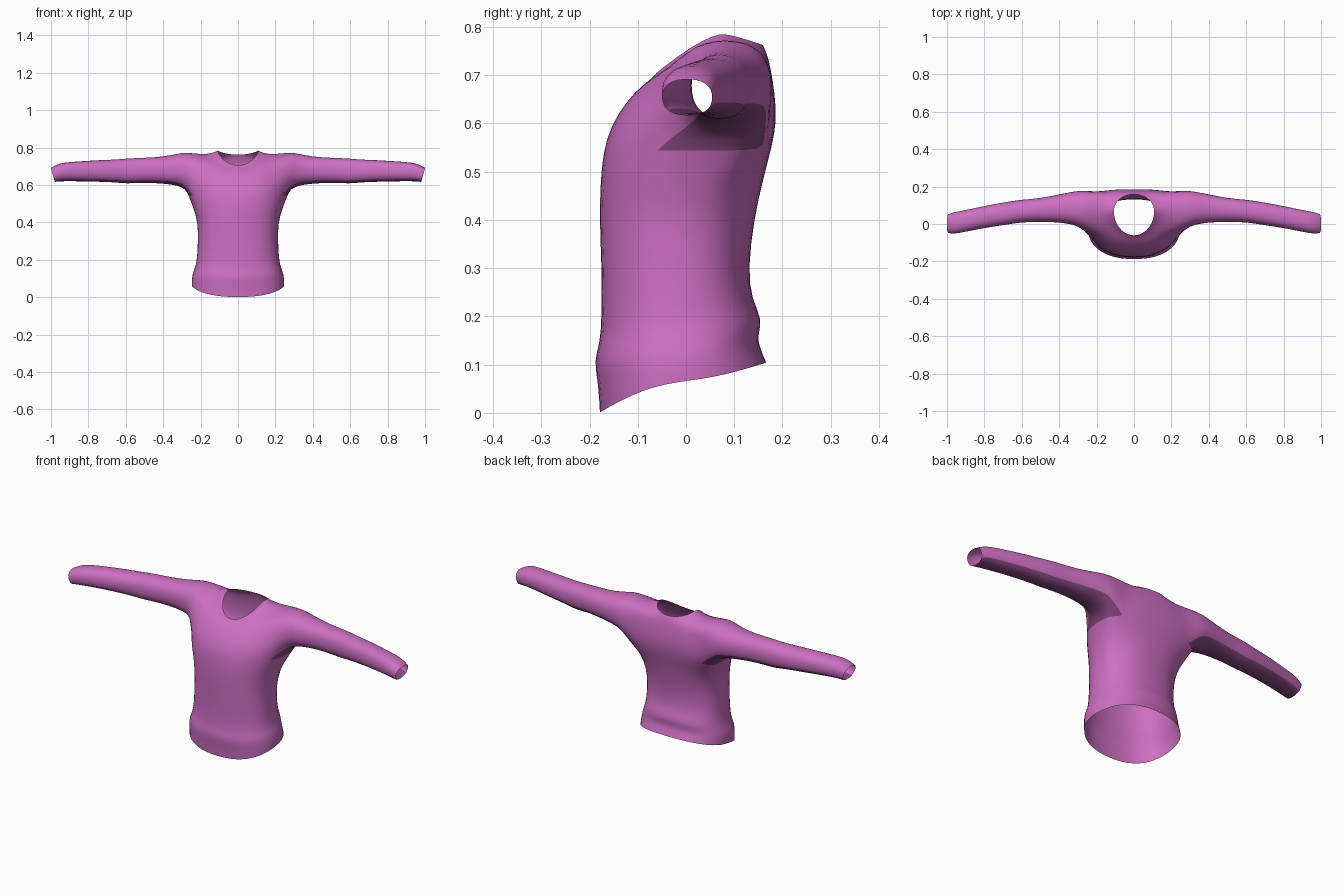
import bpy
import bmesh
import math

cube = bpy.data.objects.get("Cube")
if cube:
    bpy.data.objects.remove(cube)


def fabric(name, colour):
    material = bpy.data.materials.new(name)
    material.use_nodes = True
    material.diffuse_color = colour
    bsdf = material.node_tree.nodes["Principled BSDF"]
    bsdf.inputs["Base Color"].default_value = colour
    bsdf.inputs["Roughness"].default_value = 0.8
    return material


# Main knit and the darker panels under the arms
materials = [fabric("orchid pink fabric", (0.61, 0.16, 0.54, 1)),
             fabric("dark plum underarm", (0.24, 0.065, 0.215, 1))]

SEGMENTS = 24
HALF_HOLE = 3                # armhole spans this many columns each way
HOLE_BOTTOM, HOLE_TOP = 8, 11
UNDERARM = range(1, 6)       # sleeve columns that face down
BOXY, BROAD, ROUND = 0.85, 0.4, 1.0     # section shapes, lower is squarer

# Torso rings: half width, front y, side y, back y, front z, side z, back z,
# front shape, back shape
TORSO = [
    (.249, -.180, -.02, .168, .000, .064, .105, BOXY, BOXY),
    (.249, -.183, -.02, .155, .060, .098, .135, BOXY, BOXY),
    (.243, -.193, -.02, .149, .110, .133, .158, BOXY, BOXY),
    (.227, -.180, -.02, .161, .140, .168, .195, BOXY, BOXY),
    (.220, -.176, -.02, .137, .200, .218, .235, BOXY, BOXY),
    (.216, -.176, -.02, .130, .300, .300, .300, BOXY, BOXY),
    (.216, -.181, -.01, .142, .400, .400, .400, BOXY, BOXY),
    (.241, -.179, .02, .160, .480, .480, .480, BOXY, BOXY),
    (.270, -.174, .06, .178, .540, .552, .550, BOXY, BROAD),
    (.272, -.158, .07, .189, .595, .620, .605, BOXY, BROAD),
    (.255, -.125, .08, .184, .645, .700, .665, BOXY, BROAD),
    (.215, -.095, .08, .175, .675, .770, .720, BOXY, BROAD),
    (.150, -.075, .075, .167, .690, .767, .748, ROUND, BOXY),
    (.109, -.062, .07, .160, .704, .787, .762, ROUND, ROUND),
]

# Sleeve rings: x, bottom z, top z, front y, back y, lean of the ring in x
SLEEVE = [
    (.280, .574, .776, -.025, .181, .00),
    (.320, .597, .769, -.005, .175, .00),
    (.400, .607, .752, .008, .160, .00),
    (.500, .612, .746, .012, .138, .00),
    (.600, .606, .743, .008, .131, .00),
    (.640, .612, .737, .002, .125, .00),
    (.720, .616, .735, -.010, .112, .00),
    (.800, .618, .730, -.022, .097, .00),
    (.900, .620, .724, -.042, .075, .00),
    (.955, .619, .716, -.053, .066, .005),
    (.990, .616, .692, -.050, .055, .011),
]


def soft(value, power):
    """Sine or cosine squared off by a power below one."""
    return math.copysign(abs(value) ** power, value)


def torso_ring(bm, half_width, front, side, back, z_front, z_side, z_back,
               front_shape, back_shape):
    ring = []
    for i in range(SEGMENTS):
        a = 2 * math.pi * i / SEGMENTS
        s = math.sin(a)
        y_end, z_end, shape = ((back, z_back, back_shape) if s > 0
                               else (front, z_front, front_shape))
        ring.append(bm.verts.new((half_width * soft(math.cos(a), front_shape),
                                  side + abs(s) ** shape * (y_end - side),
                                  z_side + abs(s) ** 1.3 * (z_end - z_side))))
    return ring


bm = bmesh.new()

# Torso from hem to neckline, leaving the armholes open
rings = [torso_ring(bm, *spec) for spec in TORSO]
half = SEGMENTS // 2
for r in range(len(rings) - 1):
    for i in range(SEGMENTS):
        offset = (i + 0.5 + half / 2) % half - half / 2
        if HOLE_BOTTOM <= r < HOLE_TOP and abs(offset) < HALF_HOLE:
            continue
        k = (i + 1) % SEGMENTS
        bm.faces.new((rings[r][i], rings[r][k], rings[r + 1][k], rings[r + 1][i]))

# Sleeves grow out of the armhole edges, mirrored left and right
hole = [(HOLE_BOTTOM, j) for j in range(-HALF_HOLE, HALF_HOLE)]
hole += [(r, HALF_HOLE) for r in range(HOLE_BOTTOM, HOLE_TOP)]
hole += [(HOLE_TOP, j) for j in range(HALF_HOLE, -HALF_HOLE, -1)]
hole += [(r, -HALF_HOLE) for r in range(HOLE_TOP, HOLE_BOTTOM, -1)]
count = len(hole)
for sign in (1, -1):
    previous = [rings[r][(j if sign > 0 else half - j) % SEGMENTS] for r, j in hole]
    for x, bottom, top, front, back, lean in SLEEVE:
        ring = []
        for n in range(count):
            a = math.radians(210) + 2 * math.pi * n / count
            c, s = soft(math.cos(a), BOXY), soft(math.sin(a), BOXY)
            ring.append(bm.verts.new((sign * (x + lean * s),
                                      (front + back) / 2 + (back - front) / 2 * c,
                                      (bottom + top) / 2 + (top - bottom) / 2 * s)))
        for n in range(count):
            k = (n + 1) % count
            face = bm.faces.new((previous[n], previous[k], ring[k], ring[n]))
            face.material_index = int(n in UNDERARM)
        previous = ring

bmesh.ops.recalc_face_normals(bm, faces=bm.faces)
mesh = bpy.data.meshes.new("sweater")
bm.to_mesh(mesh)
bm.free()
for material in materials:
    mesh.materials.append(material)
sweater = bpy.data.objects.new("sweater", mesh)
bpy.context.collection.objects.link(sweater)

# Rounded cloth surface
for polygon in mesh.polygons:
    polygon.use_smooth = True
subdivision = sweater.modifiers.new("soft cloth", 'SUBSURF')
subdivision.levels = 1
subdivision.render_levels = 1
